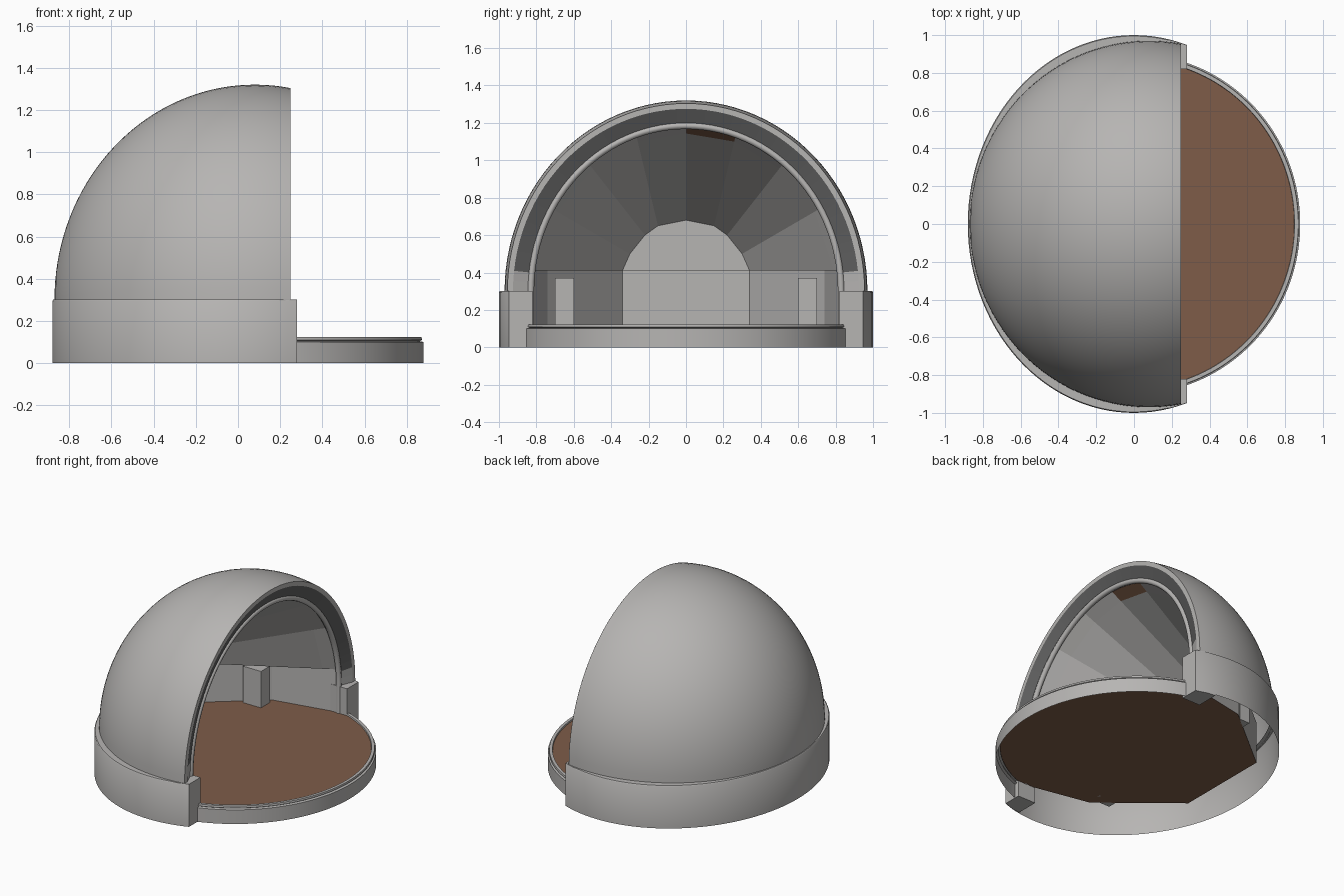
import bpy, bmesh, math
from mathutils import Vector

if "Cube" in bpy.data.objects:
    bpy.data.objects.remove(bpy.data.objects["Cube"])
pi, cos, sin = math.pi, math.cos, math.sin


def material(name, rgb):
    m = bpy.data.materials.new(name)
    m.diffuse_color = (*rgb, 1)
    m.use_nodes = True
    m.node_tree.nodes["Principled BSDF"].inputs["Base Color"].default_value = m.diffuse_color
    return m


GREY = material("pale grey", (0.47, 0.46, 0.45))
DARK = material("dark grey", (0.12, 0.12, 0.12))
BROWN = material("brown floor", (0.21, 0.108, 0.066))


def make(name, verts, faces, mats, smooth=None, rule=None):
    me = bpy.data.meshes.new(name)
    me.from_pydata([tuple(v) for v in verts], [], faces)
    ob = bpy.data.objects.new(name, me)
    bpy.context.collection.objects.link(ob)
    bm = bmesh.new()
    bm.from_mesh(me)
    bmesh.ops.remove_doubles(bm, verts=bm.verts, dist=1e-5)
    bmesh.ops.recalc_face_normals(bm, faces=bm.faces)
    bm.to_mesh(me)
    bm.free()
    for m in mats:
        me.materials.append(m)
    if rule:
        for p in me.polygons:
            p.material_index = rule(p.center)
    if smooth:
        bpy.ops.object.select_all(action='DESELECT')
        ob.select_set(True)
        bpy.context.view_layer.objects.active = ob
        bpy.ops.object.shade_smooth_by_angle(angle=math.radians(smooth))
    return ob


def loft(name, rings, mats=(GREY,), smooth=None, rule=None):
    """Skin open rows of points, row to row."""
    n = len(rings[0])
    verts = [v for r in rings for v in r]
    faces = [(i * n + j, i * n + j + 1, (i + 1) * n + j + 1, (i + 1) * n + j)
             for i in range(len(rings) - 1) for j in range(n - 1)]
    return make(name, verts, faces, mats, smooth, rule)


def prism(name, pts, z0, z1, mat):
    n = len(pts)
    verts = [(x, y, z) for z in (z0, z1) for x, y in pts]
    faces = [tuple(range(n)), tuple(range(n, 2 * n))]
    faces += [(i, (i + 1) % n, n + (i + 1) % n, n + i) for i in range(n)]
    return make(name, verts, faces, [mat])


def plan_arc(a, b, z, x_end, front, n=72):
    """Plan ellipse, cut at x_end, keeping the front (+x) or back part."""
    t = math.acos(x_end / a)
    lo, hi = (-t, t) if front else (t, 2 * pi - t)
    return [(a * cos(lo + (hi - lo) * i / n), b * sin(lo + (hi - lo) * i / n), z)
            for i in range(n + 1)]


def arch(x, ry, rz, n=56):
    return [(x, -ry * cos(pi * i / n), 0.3 + rz * sin(pi * i / n)) for i in range(n + 1)]


# Dome shell: back half of an ellipsoid, cut off at x = 0.25
end = math.acos(-0.17 / 0.95)
rings = [arch(0.08 - 0.95 * cos(end * (i + 0.02) / 40.02), 0.97 * sin(end * (i + 0.02) / 40.02),
              1.02 * sin(end * (i + 0.02) / 40.02)) for i in range(41)]
loft("dome_shell", rings, smooth=40)

# Front lip of the dome and the dark band inside it
loft("dome_lip", [arch(0.25, 0.955, 1.004), arch(0.25, 0.925, 0.975)])
loft("arch_band", [arch(0.25, 0.925, 0.975), arch(0.215, 0.84, 0.895)], (GREY, DARK),
     rule=lambda c: 1 if c.z > 0.42 else 0)

# Rounded trim around the opening
path = [(0.21, -0.83, 0.11)] + arch(0.21, 0.83, 0.885) + [(0.21, 0.83, 0.11)]
cu = bpy.data.curves.new("arch_trim", 'CURVE')
cu.dimensions = '3D'
cu.bevel_depth = 0.018
cu.bevel_resolution = 2
sp = cu.splines.new('POLY')
sp.points.add(len(path) - 1)
for p, co in zip(sp.points, path):
    p.co = (*co, 1)
cu.materials.append(GREY)
bpy.context.collection.objects.link(bpy.data.objects.new("arch_trim", cu))

# Curved base wall with a narrow top ledge, and solid ends
loft("base_wall", [plan_arc(0.88, 1.0, 0, 0.28, False), plan_arc(0.88, 1.0, 0.295, 0.28, False),
                   plan_arc(0.875, 0.995, 0.302, 0.28, False),
                   plan_arc(0.84, 0.94, 0.302, 0.28, False)], smooth=40)
for s, side in ((-1, "near"), (1, "far")):
    prism("wall_end_" + side, [(0.28, s * 0.82), (0.28, s * 0.947), (0.2, s * 0.972),
                               (0.14, s * 0.98), (0.14, s * 0.82)], 0, 0.302, GREY)

# Stage fascia and rim
loft("stage_fascia", [plan_arc(0.88, 0.9, 0, 0.2, True), plan_arc(0.88, 0.9, 0.1, 0.2, True),
                      plan_arc(0.862, 0.882, 0.104, 0.2, True),
                      plan_arc(0.872, 0.892, 0.110, 0.2, True),
                      plan_arc(0.870, 0.890, 0.123, 0.2, True),
                      plan_arc(0.850, 0.870, 0.123, 0.2, True),
                      plan_arc(0.848, 0.868, 0.109, 0.2, True)], smooth=30)

# Stage floor: curved front and a tapering back
back = [(0.2, 0.83), (-0.25, 0.74), (-0.74, 0.34), (-0.74, -0.34), (-0.25, -0.74), (0.2, -0.83)]
floor = [(x, y, 0.112) for x, y, z in plan_arc(0.852, 0.872, 0, 0.2, True)]
floor += [(x, y, 0.112) for x, y in back]
make("stage_floor", floor, [tuple(range(len(floor)))], [BROWN])

# Inner walls around the stage
loft("inner_wall", [[(x, y, 0.112) for x, y in back], [(x, y, 0.41) for x, y in back]])

# Faceted ceiling fanning from a small back arch to the front opening
front_half = [(0.84, 0.41), (0.73, 0.75), (0.53, 0.995), (0.27, 1.15), (0, 1.195)]
back_half = [(0.34, 0.41), (0.30, 0.50), (0.22, 0.60), (0.15, 0.65), (0, 0.68)]


def whole(half, x):
    left = [Vector((x, -y, z)) for y, z in half]
    return left + [Vector((x, y, z)) for y, z in half[-2::-1]]


f, b = whole(front_half, 0.2), whole(back_half, -0.70)
ceiling = [f, [p.lerp(q, 0.1) for p, q in zip(f, b)], b]
loft("ceiling_panels", ceiling, (GREY, BROWN),
     rule=lambda c: 1 if c.x > 0.1 and 0 < c.y < 0.25 and c.z > 1.05 else 0)
make("back_panel", b, [tuple(range(len(b)))], [GREY])

# Ledge closing the gap between inner wall tops and ceiling; side alcove posts
for s, side in ((-1, "near"), (1, "far")):
    make("wall_ledge_" + side, [(0.2, s * 0.84, 0.41), (-0.25, s * 0.74, 0.41),
                                (-0.74, s * 0.34, 0.41), (-0.74, 0, 0.41), (-0.70, 0, 0.41),
                                (-0.70, s * 0.34, 0.41)], [tuple(range(6))], [GREY])
    prism("side_post_" + side, [(-0.38, s * 0.6), (-0.24, s * 0.6), (-0.24, s * 0.7),
                                (-0.38, s * 0.7)], 0.112, 0.37, GREY)
